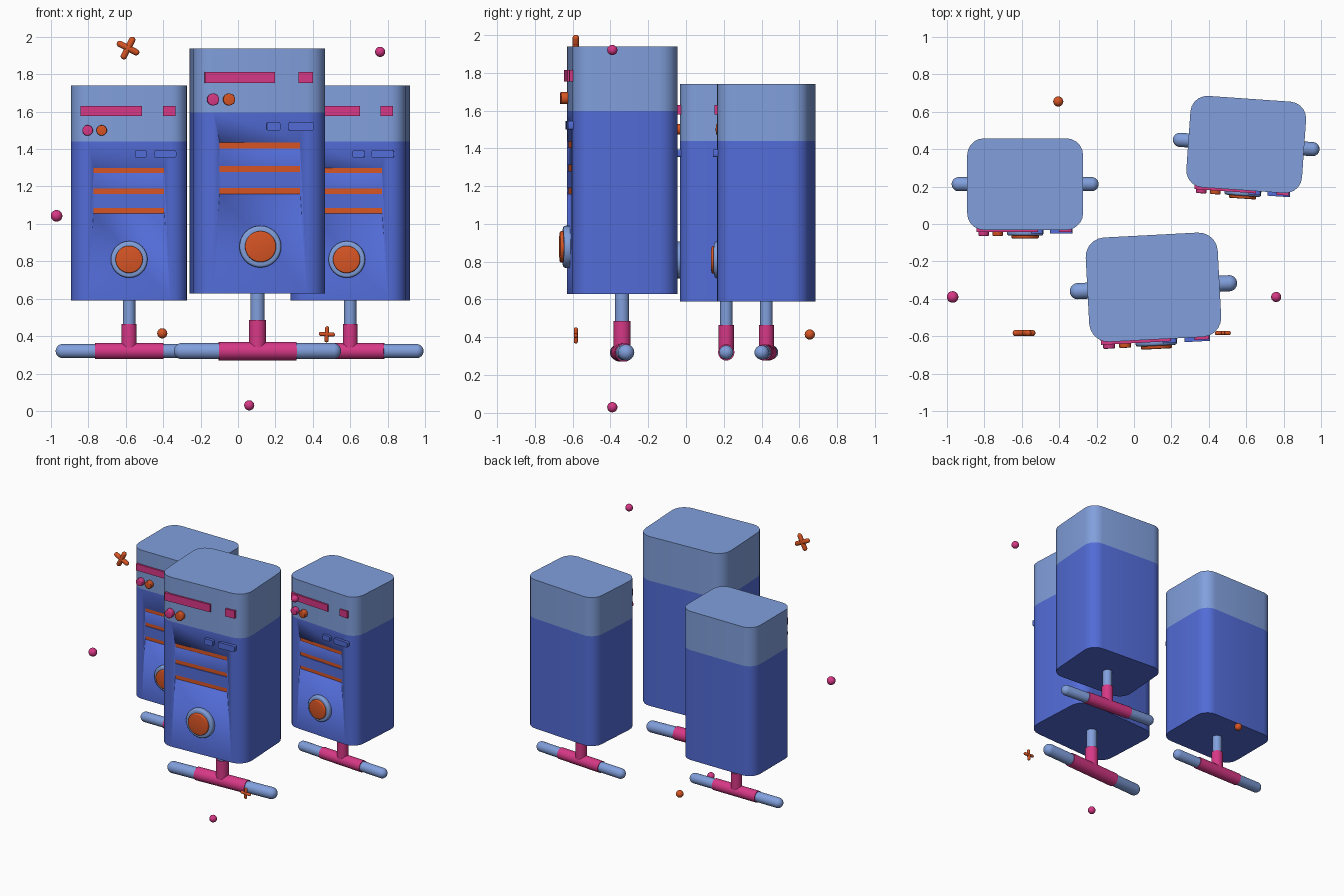
import bpy, bmesh
from math import radians, pi
from mathutils import Matrix, Vector

if "Cube" in bpy.data.objects:
    bpy.data.objects.remove(bpy.data.objects["Cube"])


def material(name, rgb):
    m = bpy.data.materials.new(name)
    m.diffuse_color = (*rgb, 1)
    m.use_nodes = True
    m.node_tree.nodes["Principled BSDF"].inputs["Base Color"].default_value = m.diffuse_color
    return m


BLUE = material("blue", (0.085, 0.15, 0.68))
PALE = material("pale_blue", (0.22, 0.35, 0.72))
PINK = material("pink", (0.68, 0.04, 0.24))
ORANGE = material("orange", (0.68, 0.09, 0.018))


def finish(bm, name, mat, frame):
    bmesh.ops.transform(bm, matrix=frame, verts=bm.verts)
    bmesh.ops.recalc_face_normals(bm, faces=bm.faces)
    me = bpy.data.meshes.new(name)
    bm.to_mesh(me)
    bm.free()
    ob = bpy.data.objects.new(name, me)
    bpy.context.collection.objects.link(ob)
    if mat:
        me.materials.append(mat)
    bpy.ops.object.select_all(action='DESELECT')
    bpy.context.view_layer.objects.active = ob
    ob.select_set(True)
    bpy.ops.object.shade_smooth_by_angle(angle=radians(40))
    return ob


def box(name, mat, frame, x, y, z, radius=0, axis=2, segments=5):
    """Box between x, y, z ranges; edges along one axis are rounded."""
    bm = bmesh.new()
    size = [r[1] - r[0] for r in (x, y, z)]
    mid = [(r[1] + r[0]) / 2 for r in (x, y, z)]
    bmesh.ops.create_cube(bm, size=1, matrix=Matrix.Translation(mid) @ Matrix.Diagonal((*size, 1)))
    if radius:
        edges = [e for e in bm.edges
                 if abs((e.verts[0].co - e.verts[1].co)[axis]) > 1e-5]
        bmesh.ops.bevel(bm, geom=edges, offset=radius, segments=segments,
                        profile=0.5, affect='EDGES')
    return finish(bm, name, mat, frame)


def cylinder(name, mat, frame, centre, axis, r, length, bevel=0):
    """Cylinder centred on a point, along axis 'X', 'Y' or 'Z'."""
    bm = bmesh.new()
    rot = {'X': Matrix.Rotation(pi / 2, 4, 'Y'),
           'Y': Matrix.Rotation(pi / 2, 4, 'X'), 'Z': Matrix()}[axis]
    bmesh.ops.create_cone(bm, cap_ends=True, segments=32, radius1=r, radius2=r, depth=length)
    if bevel:
        rims = [e for e in bm.edges if any(len(f.verts) > 4 for f in e.link_faces)]
        bmesh.ops.bevel(bm, geom=rims, offset=bevel, segments=3, profile=0.5, affect='EDGES')
    return finish(bm, name, mat, frame @ Matrix.Translation(centre) @ rot)


def capsule(name, mat, frame, r, half):
    """Round-ended rod along z, made by pulling a sphere apart."""
    bm = bmesh.new()
    bmesh.ops.create_uvsphere(bm, u_segments=24, v_segments=13, radius=r)
    for v in bm.verts:
        v.co.z += (half - r) * (1 if v.co.z > 0 else -1)
    return finish(bm, name, mat, frame)


def ball(name, mat, centre, r):
    bm = bmesh.new()
    bmesh.ops.create_uvsphere(bm, u_segments=24, v_segments=14, radius=r)
    return finish(bm, name, mat, Matrix.Translation(centre))


HW, HD = 0.31, 0.245          # half width and half depth of a cabinet
SLOTS = (0.965, 0.855, 0.75)


def cabinet(tag, x, y, turn, scale):
    F = (Matrix.Translation((x, y, 0.32)) @ Matrix.Rotation(radians(turn), 4, 'Z')
         @ Matrix.Scale(scale, 4))
    f = -HD

    # body and cap
    body = box(tag + "_body", BLUE, F, (-HW, HW), (-HD, HD), (0.27, 1.12), 0.09)
    box(tag + "_cap", PALE, F, (-HW, HW), (-HD, HD), (1.12, 1.42), 0.09)

    # vent slots with coloured floors
    for i, z in enumerate(SLOTS):
        zs = (z - 0.014, z + 0.014)
        cut = box(f"{tag}_vent_cutter_{i}", ORANGE, F, (-0.19, 0.187), (f - 0.03, f + 0.015), zs)
        cut.hide_render = True
        cut.hide_set(True)
        mod = body.modifiers.new("vent", 'BOOLEAN')
        mod.object = cut
        mod.solver = 'EXACT'
        box(f"{tag}_vent_{i}", ORANGE, F, (-0.19, 0.187), (f + 0.006, f + 0.02), zs)

    # display strips on the cap
    for n, xs in (("long", (-0.26, 0.07)), ("short", (0.18, 0.247))):
        box(f"{tag}_{n}_strip", PINK, F, xs, (f - 0.012, f + 0.01), (1.258, 1.31))

    # knobs
    for n, kx, m in (("left", -0.222, PINK), ("right", -0.147, ORANGE)):
        cylinder(f"{tag}_{n}_knob", m, F, (kx, f - 0.01, 1.18), 'Y', 0.028, 0.044, 0.005)

    # small buttons
    for n, xs in (("small", (0.03, 0.094)), ("wide", (0.132, 0.252))):
        box(f"{tag}_{n}_button", BLUE, F, xs, (f - 0.02, f + 0.01), (1.034, 1.074),
            0.009, axis=1, segments=3)

    # dial
    cylinder(tag + "_dial_ring", PALE, F, (0, f - 0.01, 0.49), 'Y', 0.098, 0.04, 0.012)
    cylinder(tag + "_dial_face", ORANGE, F, (0, f - 0.02, 0.49), 'Y', 0.073, 0.05, 0.007)

    # stand: post, collar, sleeve and round-ended foot bar
    cylinder(tag + "_post", PALE, F, (0, 0, 0.17), 'Z', 0.033, 0.24)
    cylinder(tag + "_collar", PINK, F, (0, 0, 0.0725), 'Z', 0.04, 0.145)
    cylinder(tag + "_sleeve", PINK, F, (0, 0, 0), 'X', 0.043, 0.365)
    capsule(tag + "_foot_bar", PALE, F @ Matrix.Rotation(pi / 2, 4, 'Y'), 0.038, 0.393)


cabinet("left_cabinet", -0.582, 0.213, 0, 1.0)
cabinet("middle_cabinet", 0.104, -0.338, 3, 1.14)
cabinet("right_cabinet", 0.60, 0.425, -4, 1.0)

# floating balls
ball("ball_upper_right", PINK, (0.76, -0.39, 1.92), 0.027)
ball("ball_left", PINK, (-0.97, -0.39, 1.043), 0.031)
ball("ball_bottom", PINK, (0.06, -0.39, 0.03), 0.027)
ball("ball_rear", ORANGE, (-0.405, 0.655, 0.415), 0.027)

# floating crosses, each two round-ended rods
for name, at, tilt, r, half in (("large_cross", (-0.588, -0.583, 1.94), 27, 0.017, 0.066),
                                ("small_cross", (0.475, -0.583, 0.41), 3, 0.011, 0.043)):
    for i in range(2):
        capsule(f"{name}_rod_{i}", ORANGE, Matrix.Translation(at)
                @ Matrix.Rotation(radians(tilt + 90 * i), 4, 'Y'), r, half)
